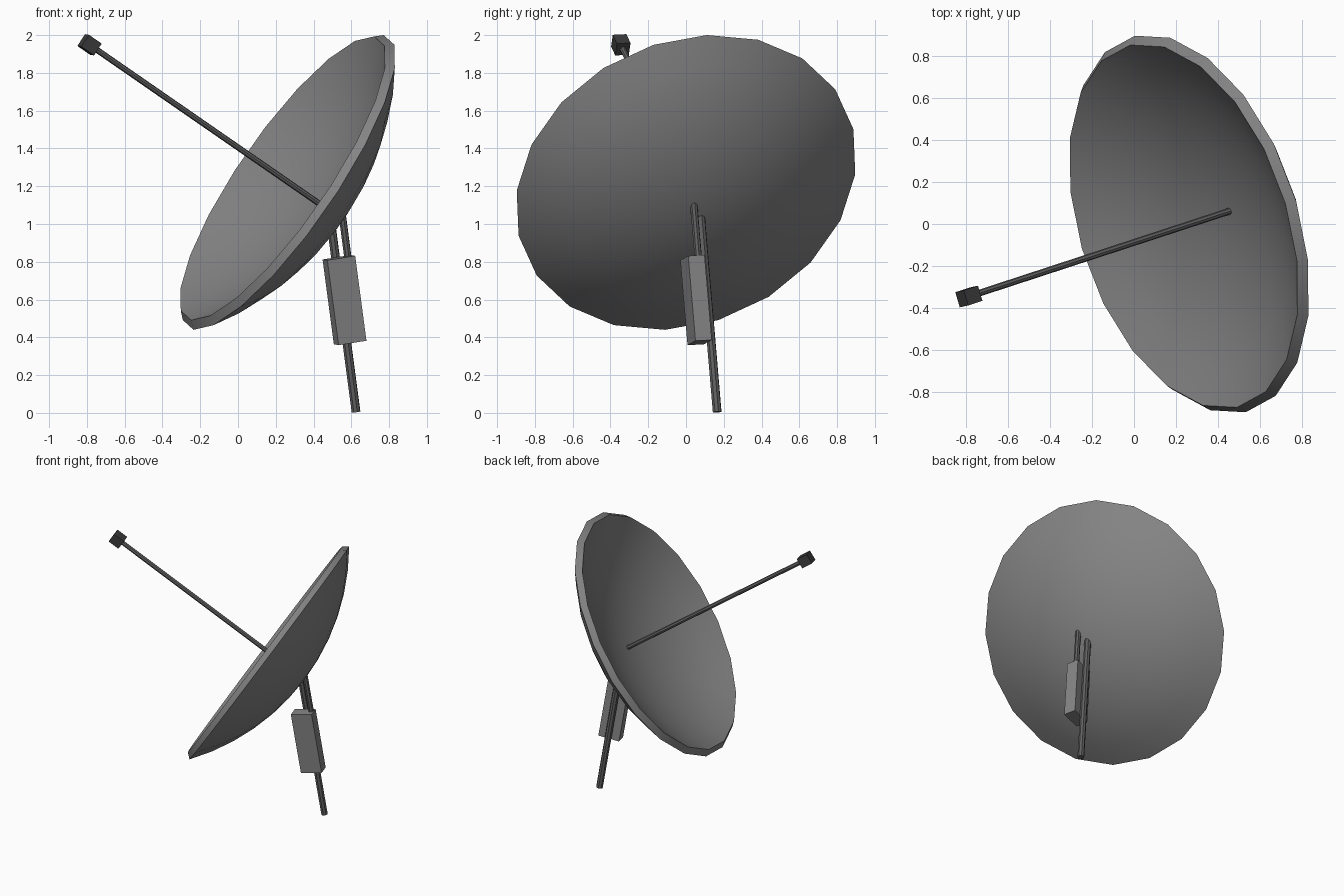
import bpy, bmesh, math
from mathutils import Vector, Matrix

if "Cube" in bpy.data.objects:
    bpy.data.objects.remove(bpy.data.objects["Cube"])

def mat(name, v):
    m = bpy.data.materials.new(name)
    m.diffuse_color = (v, v, v, 1)
    m.use_nodes = True
    m.node_tree.nodes["Principled BSDF"].inputs["Base Color"].default_value = m.diffuse_color
    return m

GREY = mat("dish grey", 0.23)
STEEL = mat("dark steel", 0.12)
BLACK = mat("feed charcoal", 0.045)

# Dish frame: axis points out of the bowl, up is towards the top of the rim
CENTRE = Vector((0.268, 0.0, 1.22))
AXIS = Vector((-0.794, -0.26, 0.549)).normalized()
UP = Vector((0.537, 0.118, 0.833))
UP = (UP - AXIS * UP.dot(AXIS)).normalized()
SIDE = UP.cross(AXIS).normalized()
if SIDE.y > 0:
    SIDE = -SIDE
# Mast frame
MAST = Vector((-0.133, -0.085, 1)).normalized()
OUT = (-AXIS + MAST * AXIS.dot(MAST)).normalized()

def frame(x, z, origin):
    """Right-handed matrix with the given x and z directions."""
    y = z.cross(x).normalized()
    m = Matrix((x, y, z)).transposed().to_4x4()
    m.translation = origin
    return m

def finish(bm, name, material, smooth=False):
    bmesh.ops.recalc_face_normals(bm, faces=bm.faces)
    me = bpy.data.meshes.new(name)
    bm.to_mesh(me)
    bm.free()
    ob = bpy.data.objects.new(name, me)
    bpy.context.collection.objects.link(ob)
    me.materials.append(material)
    if smooth:
        bpy.ops.object.select_all(action='DESELECT')
        ob.select_set(True)
        bpy.context.view_layer.objects.active = ob
        bpy.ops.object.shade_smooth_by_angle(angle=math.radians(35))
    return ob

def rod(name, a, b, r, material, sides=8):
    a, b = Vector(a), Vector(b)
    z = (b - a).normalized()
    x = (SIDE - z * SIDE.dot(z)).normalized()
    bm = bmesh.new()
    bmesh.ops.create_cone(bm, cap_ends=True, segments=sides, radius1=r, radius2=r,
                          depth=(b - a).length, matrix=frame(x, z, (a + b) / 2))
    return finish(bm, name, material)

def block(name, centre, x, z, size, material):
    bm = bmesh.new()
    bmesh.ops.create_cube(bm, size=1, matrix=frame(x, z, centre) @ Matrix.Diagonal((*size, 1)))
    return finish(bm, name, material)

def cap(radius, depth, rim_height, rings):
    """Spherical cap profile from the middle to the rim as (radius, height)."""
    rho = (radius ** 2 + depth ** 2) / (2 * depth)
    full = math.asin(radius / rho)
    return [(rho * math.sin(full * i / rings),
             rim_height - depth + rho * (1 - math.cos(full * i / rings)))
            for i in range(rings + 1)]

# Dish: closed bowl, back shell then inner shell, turned in 20 steps
SEG, RINGS = 20, 6
profile = cap(0.935, 0.31, 0.0, RINGS) + cap(0.90, 0.275, 0.04, RINGS)[::-1]
bm = bmesh.new()
M = frame(UP, AXIS, CENTRE)
loops = []
for r, h in profile:
    if r < 1e-6:
        loops.append([bm.verts.new(M @ Vector((0, 0, h)))] * SEG)
    else:
        loops.append([bm.verts.new(M @ Vector((r * math.cos(math.tau * k / SEG),
                                               r * math.sin(math.tau * k / SEG), h)))
                      for k in range(SEG)])
for a, b in zip(loops, loops[1:]):
    for k in range(SEG):
        n = (k + 1) % SEG
        quad = list(dict.fromkeys((a[k], a[n], b[n], b[k])))
        bm.faces.new(quad)
finish(bm, "dish", GREY, smooth=True)

# Feed arm and receiver along the dish axis
rod("feed_arm", CENTRE - AXIS * 0.24, CENTRE + AXIS * 1.30, 0.016, STEEL)
block("feed_receiver", CENTRE + AXIS * 1.327, UP, AXIS, (0.075, 0.075, 0.085), BLACK)

# Mast, equipment box beside it, and the short strut from box to dish
foot = Vector((0.625, 0.165, 0.005))
def on_mast(z):
    return foot + MAST * ((z - foot.z) / MAST.z)

rod("mast", foot, on_mast(1.06), 0.024, STEEL)
block("equipment_box", on_mast(0.6) + SIDE * 0.064, SIDE, MAST, (0.09, 0.155, 0.455), GREY)
offset = SIDE * 0.048 + OUT * 0.054
rod("box_strut", on_mast(0.70) + offset, on_mast(1.12) + offset, 0.02, STEEL)
